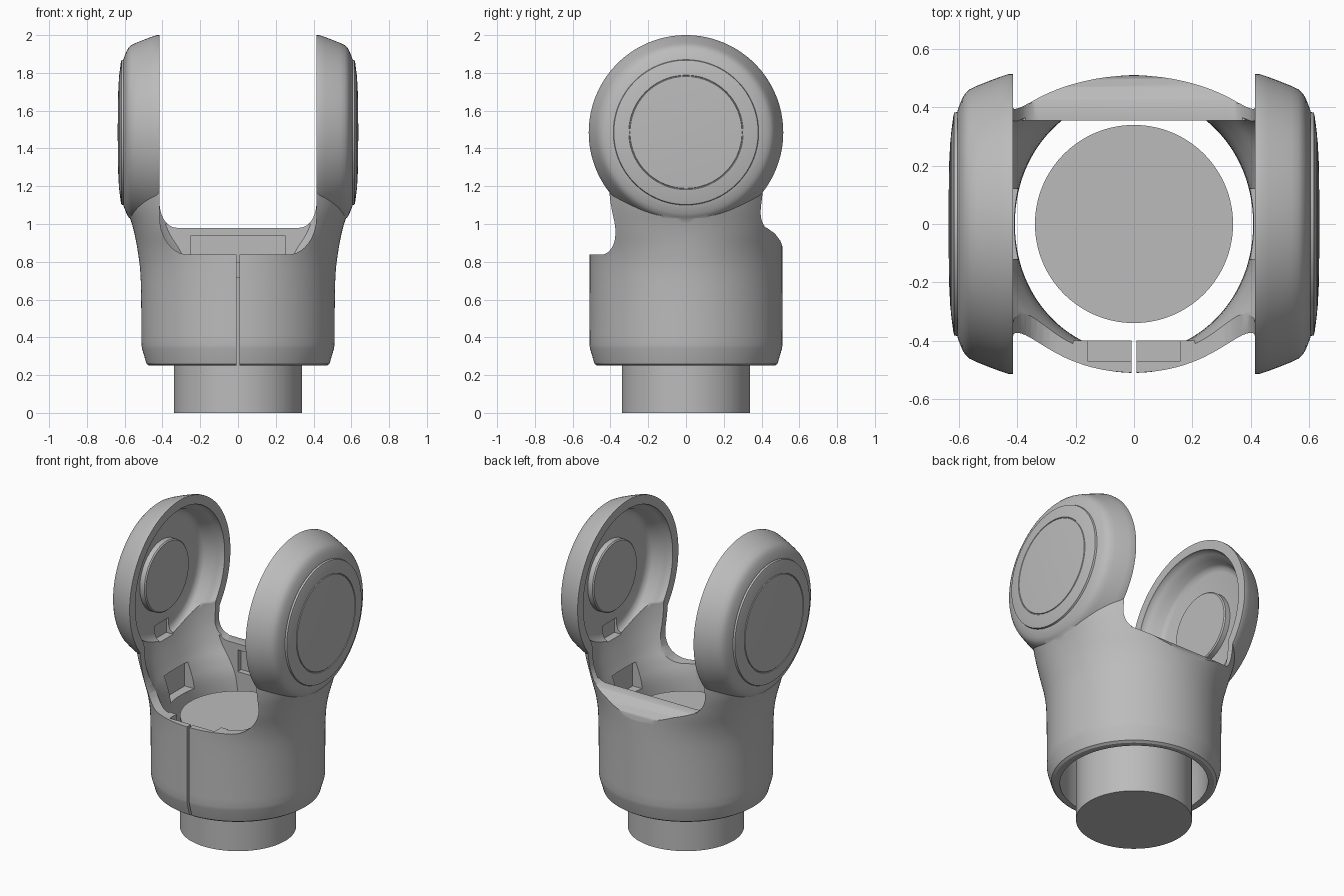
import bpy, bmesh, math
from math import sin, cos, pi

cube = bpy.data.objects.get("Cube")
if cube:
    bpy.data.objects.remove(cube, do_unlink=True)

grey = bpy.data.materials.new("plain_grey")
grey.use_nodes = True
GREY = (0.5, 0.5, 0.5, 1)
grey.diffuse_color = GREY
grey.node_tree.nodes["Principled BSDF"].inputs["Base Color"].default_value = GREY
SEG = 128
AXIS_Z = 1.485   # height of the pivot


def skin(name, rings):
    """Closed solid through a list of equal-length point rings."""
    bm = bmesh.new()
    loops = [[bm.verts.new(p) for p in ring] for ring in rings]
    n = len(loops[0])
    for lo, hi in zip(loops, loops[1:]):
        for i in range(n):
            j = (i + 1) % n
            bm.faces.new((lo[i], lo[j], hi[j], hi[i]))
    bm.faces.new(loops[0])
    bm.faces.new(loops[-1])
    bmesh.ops.recalc_face_normals(bm, faces=bm.faces)
    mesh = bpy.data.meshes.new(name)
    bm.to_mesh(mesh)
    bm.free()
    mesh.materials.append(grey)
    ob = bpy.data.objects.new(name, mesh)
    bpy.context.collection.objects.link(ob)
    return ob


def oval(a, b, n, z):
    """Superellipse ring in plan."""
    pts = []
    for i in range(SEG):
        t = 2 * pi * (i + 0.5) / SEG
        c, s = cos(t), sin(t)
        pts.append((math.copysign(abs(c) ** (2 / n), c) * a,
                    math.copysign(abs(s) ** (2 / n), s) * b, z))
    return pts


def turned(name, side, profile):
    """Solid turned about the pivot axis from (x, radius) pairs."""
    return skin(name, [[(side * x, r * cos(2 * pi * i / SEG),
                         AXIS_Z + r * sin(2 * pi * i / SEG)) for i in range(SEG)]
                       for x, r in profile])


def box(name, x0, x1, y0, y1, z0, z1):
    return skin(name, [[(x0, y0, z), (x1, y0, z), (x1, y1, z), (x0, y1, z)]
                       for z in (z0, z1)])


def combine(target, tool, operation):
    """Boolean two solids, baking the result and removing the tool."""
    mod = target.modifiers.new("join", 'BOOLEAN')
    mod.operation, mod.solver, mod.object = operation, 'EXACT', tool
    deps = bpy.context.evaluated_depsgraph_get()
    mesh = bpy.data.meshes.new_from_object(target.evaluated_get(deps))
    target.modifiers.clear()
    target.data = mesh
    bpy.data.objects.remove(tool, do_unlink=True)


def smooth_path(keys, steps=5):
    """Catmull-Rom interpolation of key rows."""
    out = []
    for k in range(len(keys) - 1):
        p0, p1, p2 = keys[max(k - 1, 0)], keys[k], keys[k + 1]
        p3 = keys[min(k + 2, len(keys) - 1)]
        for s in range(steps):
            t = s / steps
            out.append([0.5 * (2 * b + (c - a) * t + (2 * a - 5 * b + 4 * c - d) * t * t
                               + (3 * b - a - 3 * c + d) * t ** 3)
                        for a, b, c, d in zip(p0, p1, p2, p3)])
    return out + [list(keys[-1])]


# Collar flaring up into the two necks: rows of height, half width, half depth, squareness
base_edge = [(0.25, 0.47, 0.47, 2), (0.26, 0.485, 0.485, 2), (0.34, 0.508, 0.508, 2)]
flare = [(0.36, 0.511, 0.511, 2), (0.7, 0.515, 0.51, 2), (0.85, 0.53, 0.51, 2.05),
         (0.98, 0.556, 0.51, 2.25), (1.1, 0.595, 0.51, 2.3), (1.2, 0.612, 0.51, 2.3),
         (1.35, 0.6, 0.5, 2.3)]
yoke = skin("yoke", [oval(a, b, n, z) for z, a, b, n in base_edge + smooth_path(flare)])

# Round ears with a raised, grooved cap on the outside
shell = [(0.4, 0.515), (0.43, 0.515), (0.46, 0.505), (0.5, 0.49), (0.54, 0.474),
         (0.565, 0.462), (0.58, 0.448), (0.59, 0.43), (0.605, 0.392), (0.606, 0.385),
         (0.617, 0.382), (0.62, 0.372), (0.629, 0.303), (0.625, 0.301),
         (0.625, 0.298), (0.63, 0.296), (0.635, 0.2), (0.637, 0.01)]
for side in (-1, 1):
    combine(yoke, turned("ear", side, shell), 'UNION')

# Openings between the ears, lower at the front than the back
def window(name, y0, y1, floor, rx, rz):
    corner = [(0.415 - rx + rx * sin(t * pi / 20), floor + rz - rz * cos(t * pi / 20))
              for t in range(11)]
    half = corner + [(0.415, 2.3)]
    outline = half + [(-x, z) for x, z in reversed(half)]
    return skin(name, [[(x, y, z) for x, z in outline] for y in (y0, y1)])


combine(yoke, window("front_opening", -1, 0.02, 0.838, 0.15, 0.2), 'DIFFERENCE')
combine(yoke, window("back_opening", 0, 1, 0.98, 0.09, 0.13), 'DIFFERENCE')

# Rounded slope on the back rim
slope = [(0.41, 0.99), (0.43, 0.978), (0.47, 0.95), (0.5, 0.91), (0.515, 0.87),
         (0.7, 0.87), (0.7, 0.99)]
combine(yoke, skin("back_slope", [[(x, y, z) for y, z in slope] for x in (-0.41, 0.41)]),
        'DIFFERENCE')

# Hollow interior, leaving thicker pads at the back and front
hollow = [(0.2, 0.43, 0.44, 2), (0.45, 0.43, 0.44, 2), (0.6, 0.411, 0.445, 2),
          (0.76, 0.412, 0.45, 2.1), (0.86, 0.435, 0.45, 2.4), (0.95, 0.47, 0.45, 2.8),
          (1.05, 0.505, 0.45, 3), (1.15, 0.53, 0.45, 3), (1.25, 0.54, 0.45, 3)]
cavity = skin("cavity", [oval(a, b, n, z) for z, a, b, n in smooth_path(hollow)])
combine(cavity, box("back_pad", -0.4, 0.4, 0.355, 0.8, 0.62, 1.0), 'DIFFERENCE')
combine(cavity, box("front_pad", -0.21, 0.21, -0.8, -0.4, 0.6, 0.9), 'DIFFERENCE')
combine(yoke, cavity, 'DIFFERENCE')

# Dished inner faces of the ears, with a pocket in each neck
dish = [(0.38, 0.462), (0.43, 0.455), (0.45, 0.44), (0.48, 0.415), (0.52, 0.4),
        (0.537, 0.385), (0.545, 0.36)]
for side in (-1, 1):
    combine(yoke, turned("dish", side, dish), 'DIFFERENCE')
    for lo, hi, depth, half in ((1.08, 1.18, 0.562, 0.07), (0.74, 0.9, 0.465, 0.12)):
        xs = sorted((side * 0.36, side * depth))
        combine(yoke, box("pocket", *xs, -half, half, lo, hi), 'DIFFERENCE')

# Pockets in the pads and the slit down the front
combine(yoke, box("front_pocket", -0.16, 0.16, -0.47, -0.38, 0.78, 0.9), 'DIFFERENCE')
combine(yoke, box("back_pocket", -0.25, 0.25, 0.33, 0.39, 0.8, 0.94), 'DIFFERENCE')
combine(yoke, box("slit", -0.008, 0.008, -0.7, -0.3, 0.2, 0.9), 'DIFFERENCE')

# Bosses inside the ears
for side, label in ((-1, "right"), (1, "left")):
    turned(label + "_boss", side, [(0.555, 0.225), (0.512, 0.225), (0.505, 0.218)])

# Central shaft
skin("shaft", [oval(0.34, 0.34, 2, z) for z in (0, 0.72)])

for ob in bpy.context.scene.objects:
    if ob.type == 'MESH':
        bpy.ops.object.select_all(action='DESELECT')
        ob.select_set(True)
        bpy.context.view_layer.objects.active = ob
        bpy.ops.object.shade_smooth_by_angle(angle=math.radians(32))
